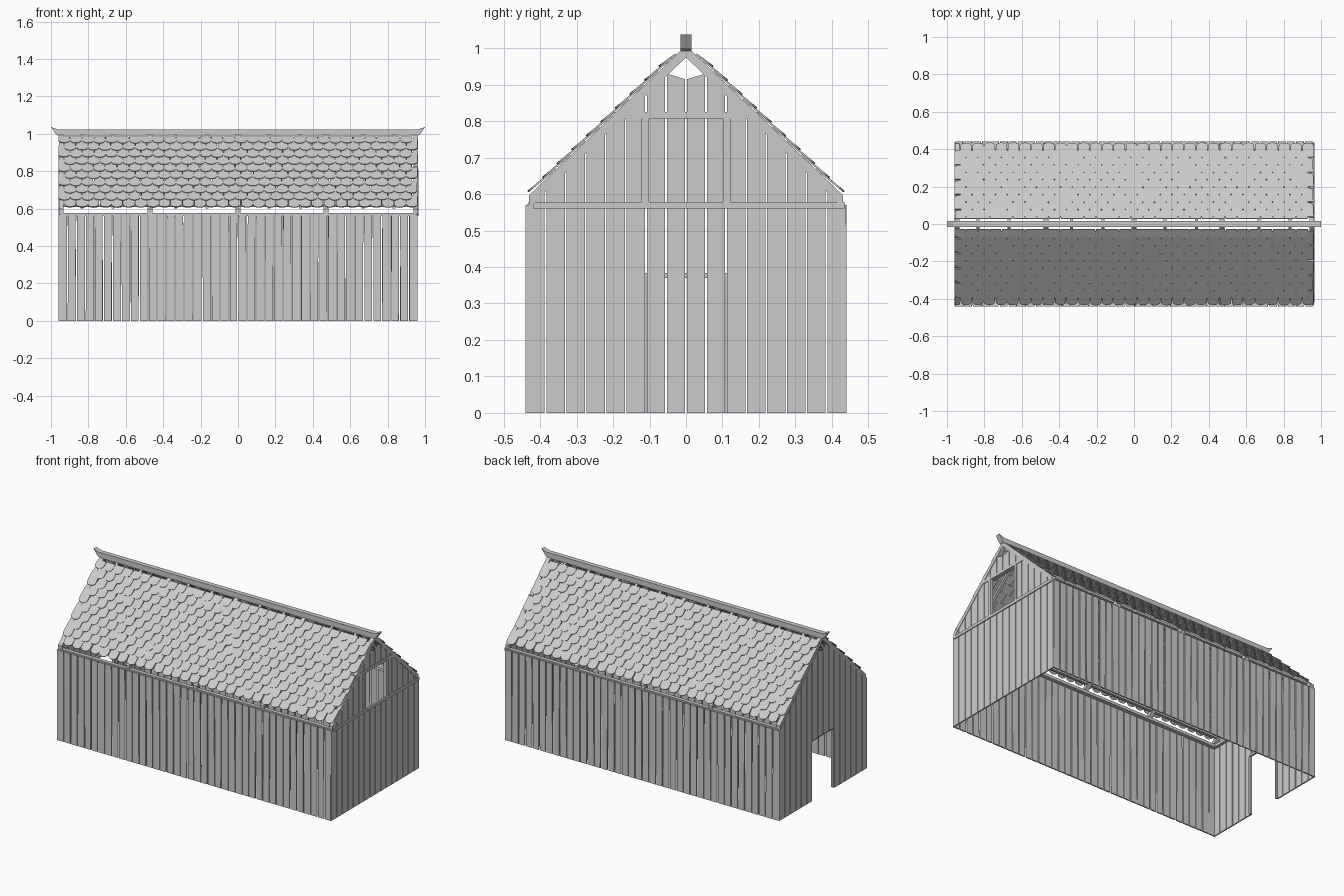
import bpy, bmesh, random
from mathutils import Vector as V
from math import sin, cos, pi

if "Cube" in bpy.data.objects:
    bpy.data.objects.remove(bpy.data.objects["Cube"])

random.seed(4)
HX, HY, WALL = 0.96, 0.44, 0.58


def prism(bm, pts, off):
    """Extrude a flat outline along a vector into a closed solid."""
    a = [bm.verts.new(V(p)) for p in pts]
    b = [bm.verts.new(V(p) + V(off)) for p in pts]
    n = len(a)
    bm.faces.new(a[::-1])
    bm.faces.new(b)
    for i in range(n):
        bm.faces.new((a[i], a[(i + 1) % n], b[(i + 1) % n], b[i]))


def box(bm, x0, x1, y0, y1, z0, z1):
    prism(bm, [(x0, y0, z0), (x1, y0, z0), (x1, y1, z0), (x0, y1, z0)], (0, 0, z1 - z0))


def finish(bm, name):
    bmesh.ops.recalc_face_normals(bm, faces=bm.faces)
    me = bpy.data.meshes.new(name)
    bm.to_mesh(me)
    bm.free()
    ob = bpy.data.objects.new(name, me)
    bpy.context.collection.objects.link(ob)
    return ob


def roof_z(y):
    return 1.015 - 0.953 * abs(y)


# long side walls: uneven vertical boards with narrow gaps
for side, name in ((-1, "front_wall_boards"), (1, "back_wall_boards")):
    bm = bmesh.new()
    n = 40
    p = 2 * HX / n
    y = side * HY
    r = lambda: random.uniform(0.001, 0.005)
    for i in range(n):
        a, b = -HX + i * p, -HX + (i + 1) * p
        prism(bm, [(a + r(), y, 0), (b - r(), y, 0), (b - r(), y, 0.57), (a + r(), y, 0.57)],
              (0, -side * 0.008, 0))
    finish(bm, name)

# end walls: the left runs up to the roof with a doorway,
# the right is split at the tie beam with a loft window
n = 16
p = 2 * HY / n


def top(y):
    return min(roof_z(y) - 0.035, 0.935 if abs(y) > 0.01 else 0.915)


for side, name in ((-1, "left_end_boards"), (1, "right_end_boards")):
    bm = bmesh.new()
    x = side * (HX - 0.008)
    for i in range(n):
        a, b = -HY + i * p + 0.0025, -HY + (i + 1) * p - 0.0025
        central = abs(a + b) / 2 < 0.11
        spans = [(0, None)]
        if side < 0 and central:
            spans = [(0.38, None)]
        elif side > 0:
            spans = [(0, 0.57), (0.81 if central else 0.57, None)]
        for z0, z1 in spans:
            prism(bm, [(x, a, z0), (x, b, z0), (x, b, z1 or top(b)), (x, a, z1 or top(a))],
                  (side * 0.008, 0, 0))
    finish(bm, name)

# door lintel and jambs inside the left end
bm = bmesh.new()
x0, x1 = -HX + 0.008, -HX + 0.02
box(bm, x0, x1, -0.118, 0.118, 0.37, 0.384)
for s in (-1, 1):
    box(bm, x0, x1, s * 0.114 - 0.005, s * 0.114 + 0.005, 0, 0.37)
finish(bm, "door_frame")

# tie beams and wall plates around the wall tops
bm = bmesh.new()
box(bm, HX - 0.005, HX + 0.006, -0.42, 0.435, 0.56, 0.578)
box(bm, -HX + 0.008, -HX + 0.025, -0.43, 0.43, 0.56, 0.578)
for s in (-1, 1):
    box(bm, -HX + 0.01, HX - 0.01, s * 0.42 - 0.012, s * 0.42 + 0.012, 0.56, 0.578)
finish(bm, "wall_plates")

# loft window frame
bm = bmesh.new()
for s in (-1, 1):
    box(bm, HX - 0.012, HX + 0.006, s * 0.112 - 0.01, s * 0.112 + 0.01, 0.57, 0.81)
finish(bm, "window_posts")


def rafter(bm, x, s, y0, y1, w, h, drop):
    """Sloping timber under the roof surface on side s."""
    prism(bm, [(x - w / 2, s * y, roof_z(y) - d)
               for y, d in ((y0, drop), (y1, drop), (y1, drop + h), (y0, drop + h))], (w, 0, 0))


# five main trusses with collar ties
bm = bmesh.new()
for x in (-0.945, -0.47, 0, 0.47, 0.95):
    for s in (-1, 1):
        rafter(bm, x, s, 0.0, 0.43, 0.026, 0.032, 0.008)
    box(bm, x - 0.013, x + 0.013, -0.2, 0.2, 0.807, 0.825)
finish(bm, "roof_trusses")

# light rafters between, with an eaves purlin
bm = bmesh.new()
for s in (-1, 1):
    for k in range(-5, 6):
        if k not in (-3, 0, 3):
            rafter(bm, k * 0.167, s, 0.0, 0.405, 0.016, 0.02, 0.008)
    box(bm, -HX + 0.01, HX - 0.01, s * 0.395 - 0.008, s * 0.395 + 0.008, 0.608, 0.622)
finish(bm, "common_rafters")

# round-ended shingles in staggered overlapping rows
ROWS, PER = 10, 30
pitch_x = 2 * 0.945 / PER
for s, name in ((-1, "front_shingles"), (1, "back_shingles")):
    bm = bmesh.new()
    ridge, eave = V((0, s * 0.03, roof_z(0.03))), V((0, s * 0.43, roof_z(0.43)))
    down = (eave - ridge).normalized()
    nrm = V((0, s * -down.z, abs(down.y))).normalized()
    step = (eave - ridge).length / ROWS
    hw = pitch_x * 0.475
    for r in range(ROWS):
        shift = pitch_x * (0.25 if r % 2 else -0.25)
        for c in range(PER):
            cx = -0.945 + (c + 0.5) * pitch_x + shift + random.uniform(-0.002, 0.002)
            end = (r + 1) * step + random.uniform(-0.002, 0.002)
            start = max(0, (r - 0.75) * step)
            round_len = 0.021
            flat = [(-hw, start), (hw, start)]
            flat += [(hw * cos(t * pi / 8), end - round_len + round_len * sin(t * pi / 8))
                     for t in range(9)]
            # lower edge lifts over the row beneath
            pts = [ridge + down * v + V((cx + u, 0, 0)) + nrm * (0.007 * (v - start) / (end - start) - 0.006)
                   for u, v in flat]
            prism(bm, pts, nrm * 0.005)
    finish(bm, name)

# ridge beam with upswept pointed ends
bm = bmesh.new()
half = [(0.96, 0.99), (0.975, 1.0), (1.0, 1.037), (0.965, 1.024)]
outline = half + [(-x, z) for x, z in half[::-1]]
prism(bm, [(x, -0.015, z) for x, z in outline], (0, 0.03, 0))
finish(bm, "ridge_beam")
